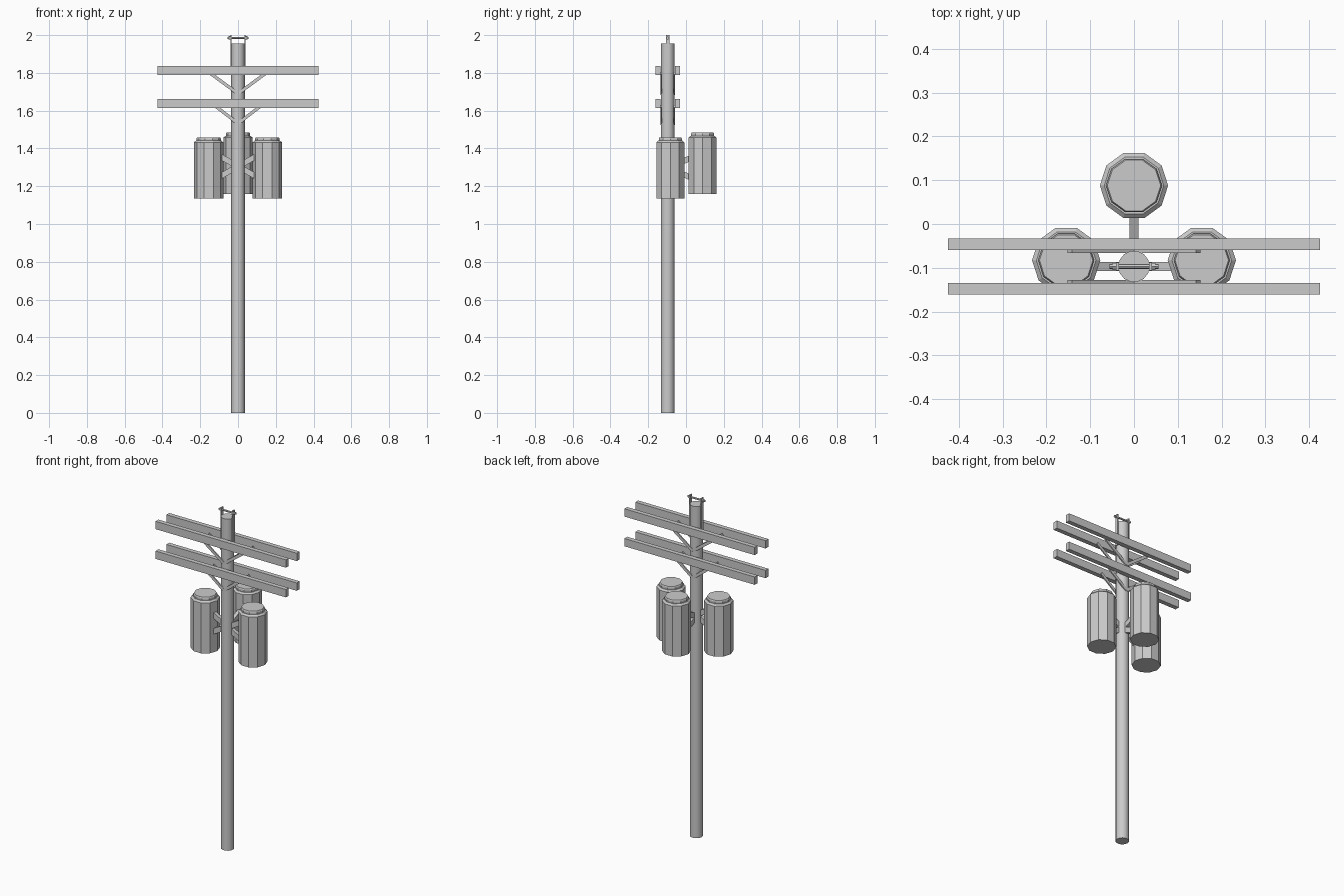
import bpy, math
from mathutils import Vector, Matrix

if "Cube" in bpy.data.objects:
    bpy.data.objects.remove(bpy.data.objects["Cube"])

PY = -0.097  # pole axis y


def mesh(name, verts, faces):
    me = bpy.data.meshes.new(name)
    me.from_pydata(verts, [], faces)
    ob = bpy.data.objects.new(name, me)
    bpy.context.collection.objects.link(ob)
    return ob


def lathe(name, profile, n, loc, rot=0.0):
    # closed solid of revolution from (radius, z) points, capped at both ends
    verts = [(r * math.cos(rot + 2 * math.pi * i / n), r * math.sin(rot + 2 * math.pi * i / n), z)
             for r, z in profile for i in range(n)]
    faces = [(k * n + i, k * n + (i + 1) % n, (k + 1) * n + (i + 1) % n, (k + 1) * n + i)
             for k in range(len(profile) - 1) for i in range(n)]
    faces.append(tuple(reversed(range(n))))
    faces.append(tuple(range((len(profile) - 1) * n, len(profile) * n)))
    ob = mesh(name, verts, faces)
    ob.location = loc
    return ob


def box(name, lo, hi):
    x, y, z = zip(lo, hi)
    verts = [(a, b, c) for c in z for b in y for a in x]
    return mesh(name, verts, [(0, 2, 3, 1), (4, 5, 7, 6), (0, 1, 5, 4),
                              (2, 6, 7, 3), (0, 4, 6, 2), (1, 3, 7, 5)])


def bar(name, a, b, side, width, height):
    # rectangular bar from a to b; side is the direction of its width
    a, b, s = Vector(a), Vector(b), Vector(side)
    d = b - a
    ob = box(name, (-d.length / 2, -width / 2, -height / 2), (d.length / 2, width / 2, height / 2))
    d.normalize()
    m = Matrix((d, s, d.cross(s))).transposed().to_4x4()
    m.translation = (a + b) / 2
    ob.matrix_world = m
    return ob


# pole
pole = lathe("pole", [(0.036, 0), (0.036, 1.955)], 14, (0, PY, 0))
bpy.context.view_layer.objects.active = pole
pole.select_set(True)
bpy.ops.object.shade_smooth_by_angle(angle=math.radians(35))

# paired crossarms with V braces
for label, z in (("upper", 1.79), ("lower", 1.615)):
    for side, s in (("front", -1), ("back", 1)):
        ya, yb = sorted((PY + s * 0.0375, PY + s * 0.064))
        box(f"{label}_{side}_crossarm", (-0.425, ya, z), (0.425, yb, z + 0.046))
        reach = 0.147 if label == "upper" else 0.118
        foot = z - 0.1 if label == "upper" else z - 0.083
        for x in (-1, 1):
            bar(f"{label}_{side}_brace", (0, PY + s * 0.034, foot),
                (x * reach, PY + s * 0.034, z + 0.008), (0, 1, 0), 0.007, 0.017)

# transformer cans with their V brackets
can = [(0.078, 0), (0.078, 0.297), (0.068, 0.306), (0.064, 0.306), (0.064, 0.318), (0.061, 0.324)]
for label, x, y, z, d in (("left", -0.155, -0.083, 1.135, (-1, 0)),
                          ("right", 0.155, -0.083, 1.135, (1, 0)),
                          ("back", 0, 0.088, 1.16, (0, 1))):
    lathe(f"{label}_transformer", can, 10, (x, y, z), 0 if x >= 0 else math.pi)
    reach, mid = (0.095, 1.305) if x else (0.125, 1.298)
    for up in (-1, 1):
        bar(f"{label}_bracket", (0, PY, mid),
            (d[0] * reach, PY + d[1] * reach, mid + up * 0.053),
            (-d[1], d[0], 0), 0.021, 0.03)

# pole top bracket: two straps, a bolt and its nuts
for x in (-0.0375, 0.0375):
    box("top_strap", (x - 0.0035, PY - 0.009, 1.81), (x + 0.0035, PY + 0.009, 2.0))
    nut = lathe("top_nut", [(0.009, -0.004), (0.009, 0.004)], 6,
                (x + math.copysign(0.0075, x), PY, 1.985))
    nut.rotation_euler = (0, math.pi / 2, 0)
bolt = lathe("top_bolt", [(0.0055, -0.056), (0.0055, 0.056)], 8, (0, PY, 1.985))
bolt.rotation_euler = (0, math.pi / 2, 0)
